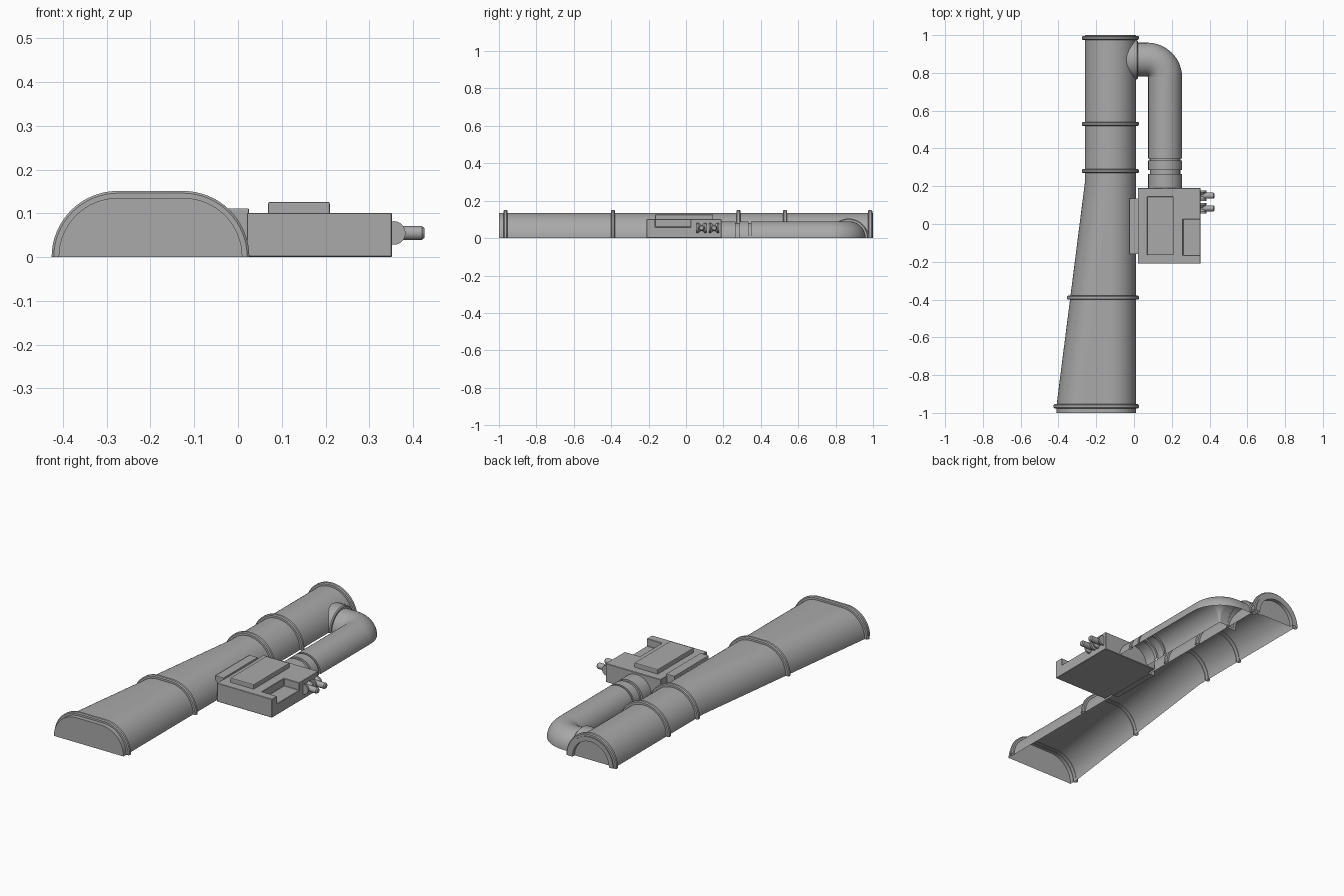
import bpy, bmesh, math
from mathutils import Vector, Matrix

if "Cube" in bpy.data.objects:
    bpy.data.objects.remove(bpy.data.objects["Cube"], do_unlink=True)

metal = bpy.data.materials.new("grey metal")
metal.use_nodes = True
GREY = (0.40, 0.40, 0.40, 1)
metal.diffuse_color = GREY
metal.node_tree.nodes["Principled BSDF"].inputs["Base Color"].default_value = GREY

R = 0.135        # duct corner radius and height
RIGHT = 0.01     # straight side of the duct


def finish(name, bm, smooth=True):
    bmesh.ops.remove_doubles(bm, verts=bm.verts, dist=1e-5)
    bmesh.ops.recalc_face_normals(bm, faces=bm.faces)
    me = bpy.data.meshes.new(name)
    bm.to_mesh(me)
    bm.free()
    ob = bpy.data.objects.new(name, me)
    bpy.context.collection.objects.link(ob)
    me.materials.append(metal)
    if smooth:
        bpy.ops.object.select_all(action='DESELECT')
        ob.select_set(True)
        bpy.context.view_layer.objects.active = ob
        bpy.ops.object.shade_smooth_by_angle(angle=math.radians(35))
    return ob


def loft(bm, rows):
    """Skin a sequence of open point rows."""
    grid = [[bm.verts.new(p) for p in row] for row in rows]
    for a, b in zip(grid, grid[1:]):
        for i in range(len(a) - 1):
            bm.faces.new((a[i], a[i + 1], b[i + 1], b[i]))
    return grid


def left_edge(y):
    t = min(max((0.22 - y) / 1.18, 0), 1)
    return -0.26 - 0.15 * t


def arch(y, grow=0.0, n=16):
    """Flat-topped arch across the duct at station y."""
    lo, hi, r = left_edge(y) + R, RIGHT - R, R + grow
    pts = []
    for cx, start in ((hi, 0), (lo, math.pi / 2)):
        for i in range(n + 1):
            a = start + i * math.pi / 2 / n
            pts.append(Vector((cx + r * math.cos(a), y, r * math.sin(a))))
    return pts


# Main duct: open underneath, closed front, recessed back cover
bm = bmesh.new()
rows = [arch(y) for y in (-1, -0.96, 0.22, 1)]
rows += [arch(1, -0.025), arch(0.98, -0.025)]
grid = loft(bm, rows)
bm.faces.new(grid[0])
bm.faces.new(grid[-1])
finish("main_duct", bm)

# Rounded bands around the duct
for k, y in enumerate((-0.965, -0.39, 0.28, 0.53, 0.985)):
    bm = bmesh.new()
    section = ((-0.011, -0.003), (-0.011, 0.011), (-0.006, 0.016),
               (0.006, 0.016), (0.011, 0.011), (0.011, -0.003))
    base = left_edge(y)
    rows = []
    for dy, g in section:
        rows.append([Vector((p.x, y + dy, p.z)) for p in arch(y, g)])
    loft(bm, rows)
    finish(f"duct_band_{k + 1}", bm)


# Half-round side pipe swept along a path with changing radius
def half_pipe(name, stations, n=24):
    bm = bmesh.new()
    rows = []
    for x, y, heading, r in stations:
        side = Vector((math.sin(heading), -math.cos(heading), 0))
        rows.append([Vector((x, y, 0)) + side * r * math.cos(i * math.pi / n)
                     + Vector((0, 0, r * math.sin(i * math.pi / n)))
                     for i in range(n + 1)])
    loft(bm, rows)
    return finish(name, bm)


PX, PR, NORTH = 0.165, 0.09, math.pi / 2
path = [(PX, y, NORTH, r) for y, r in (
    (0.18, PR), (0.265, PR), (0.265, 0.08), (0.285, 0.08), (0.285, PR),
    (0.335, PR), (0.335, 0.082), (0.347, 0.082), (0.347, PR))]
bend = 0.095
for i in range(17):
    a = i * math.pi / 32
    path.append((PX - bend + bend * math.cos(a), 0.775 + bend * math.sin(a),
                 NORTH + a, PR))
path.append((-0.02, 0.87, math.pi, PR))
half_pipe("side_pipe", path)
half_pipe("pipe_collar", [(x, 0.87, math.pi, r) for x, r in
                          ((0.02, 0.088), (0.02, 0.1), (0.015, 0.105), (-0.045, 0.105))])


# Control box
def box(name, x, y, z, bevel=0.0):
    bm = bmesh.new()
    size = [b - a for a, b in (x, y, z)]
    mid = [(a + b) / 2 for a, b in (x, y, z)]
    bmesh.ops.create_cube(bm, size=1, matrix=Matrix.Translation(mid)
                          @ Matrix.Diagonal((*size, 1)))
    ob = finish(name, bm, False)
    if bevel:
        mod = ob.modifiers.new("bevel", 'BEVEL')
        mod.width, mod.segments = bevel, 2
    return ob


body = box("box_body", (0.02, 0.352), (-0.21, 0.19), (0, 0.101))
notch = box("notch_cutter", (0.26, 0.4), (-0.165, 0.025), (0.06, 0.2))
cut = body.modifiers.new("notch", 'BOOLEAN')
cut.object, cut.operation, cut.solver = notch, 'DIFFERENCE', 'EXACT'
notch.hide_render = True
notch.hide_viewport = True
edge = body.modifiers.new("bevel", 'BEVEL')
edge.width, edge.segments = 0.002, 1
box("box_lid", (0.069, 0.21), (-0.165, 0.145), (0.095, 0.126), 0.004)
box("mounting_plate", (-0.025, 0.025), (-0.16, 0.135), (0.002, 0.111), 0.002)


# Valves: waisted body across, stem pointing out
def cone(bm, p, q, r1, r2, n=20):
    p, q = Vector(p), Vector(q)
    d = q - p
    m = Matrix.Translation((p + q) / 2) @ d.to_track_quat('Z', 'Y').to_matrix().to_4x4()
    bmesh.ops.create_cone(bm, cap_ends=True, segments=n, radius1=r1, radius2=r2,
                          depth=d.length, matrix=m)


for k, y in enumerate((0.083, 0.15)):
    bm = bmesh.new()
    vx, vz = 0.356, 0.055
    for s in (-1, 1):
        cone(bm, (vx, y + s * 0.027, vz), (vx, y + s * 0.018, vz), 0.027, 0.027)
        cone(bm, (vx, y + s * 0.018, vz), (vx, y, vz), 0.027, 0.013)
    cone(bm, (vx, y, vz), (0.42, y, vz), 0.016, 0.016)
    cone(bm, (0.42, y, vz), (0.426, y, vz), 0.016, 0.011)
    finish(f"valve_{k + 1}", bm)
